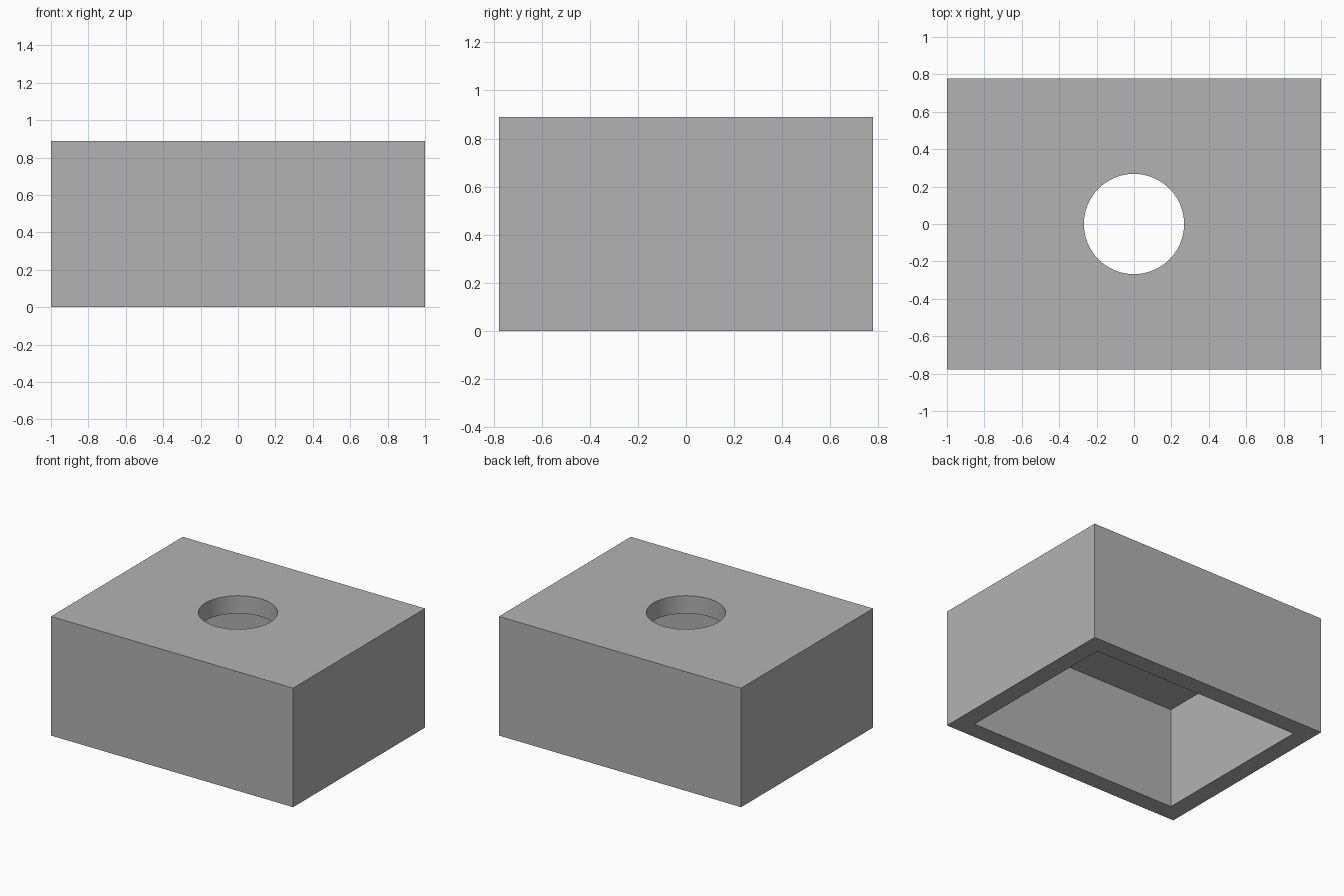
import bpy
import math

if "Cube" in bpy.data.objects:
    bpy.data.objects.remove(bpy.data.objects["Cube"], do_unlink=True)

LENGTH, DEPTH, HEIGHT = 2.0, 1.556, 0.889
WALL = 0.133
HOLE_RADIUS = 0.268

grey = bpy.data.materials.new("plain_grey")
grey.use_nodes = True
colour = (0.448, 0.448, 0.448, 1)
grey.diffuse_color = colour
grey.node_tree.nodes["Principled BSDF"].inputs["Base Color"].default_value = colour


def box(name, size, z_bottom):
    bpy.ops.mesh.primitive_cube_add(size=1, location=(0, 0, z_bottom + size[2] / 2))
    obj = bpy.context.object
    obj.name = name
    obj.scale = size
    bpy.ops.object.transform_apply(location=True, rotation=False, scale=True)
    return obj


def cut(target, cutter):
    cutter.hide_render = True
    mod = target.modifiers.new("cut", "BOOLEAN")
    mod.operation = "DIFFERENCE"
    mod.solver = "EXACT"
    mod.object = cutter
    bpy.ops.object.select_all(action="DESELECT")
    target.select_set(True)
    bpy.context.view_layer.objects.active = target
    bpy.ops.object.modifier_apply(modifier=mod.name)
    bpy.data.objects.remove(cutter, do_unlink=True)


# Outer block
cover = box("box_cover", (LENGTH, DEPTH, HEIGHT), 0)

# Hollow inside, open at the bottom
cut(cover, box("cavity_cutter",
               (LENGTH - 2 * WALL, DEPTH - 2 * WALL, HEIGHT), -WALL))

# Round hole through the top plate
bpy.ops.mesh.primitive_cylinder_add(vertices=64, radius=HOLE_RADIUS,
                                    depth=WALL * 3, location=(0, 0, HEIGHT))
hole = bpy.context.object
hole.name = "hole_cutter"
cut(cover, hole)

cover.data.materials.clear()
cover.data.materials.append(grey)
bpy.ops.object.shade_smooth_by_angle(angle=math.radians(30))
